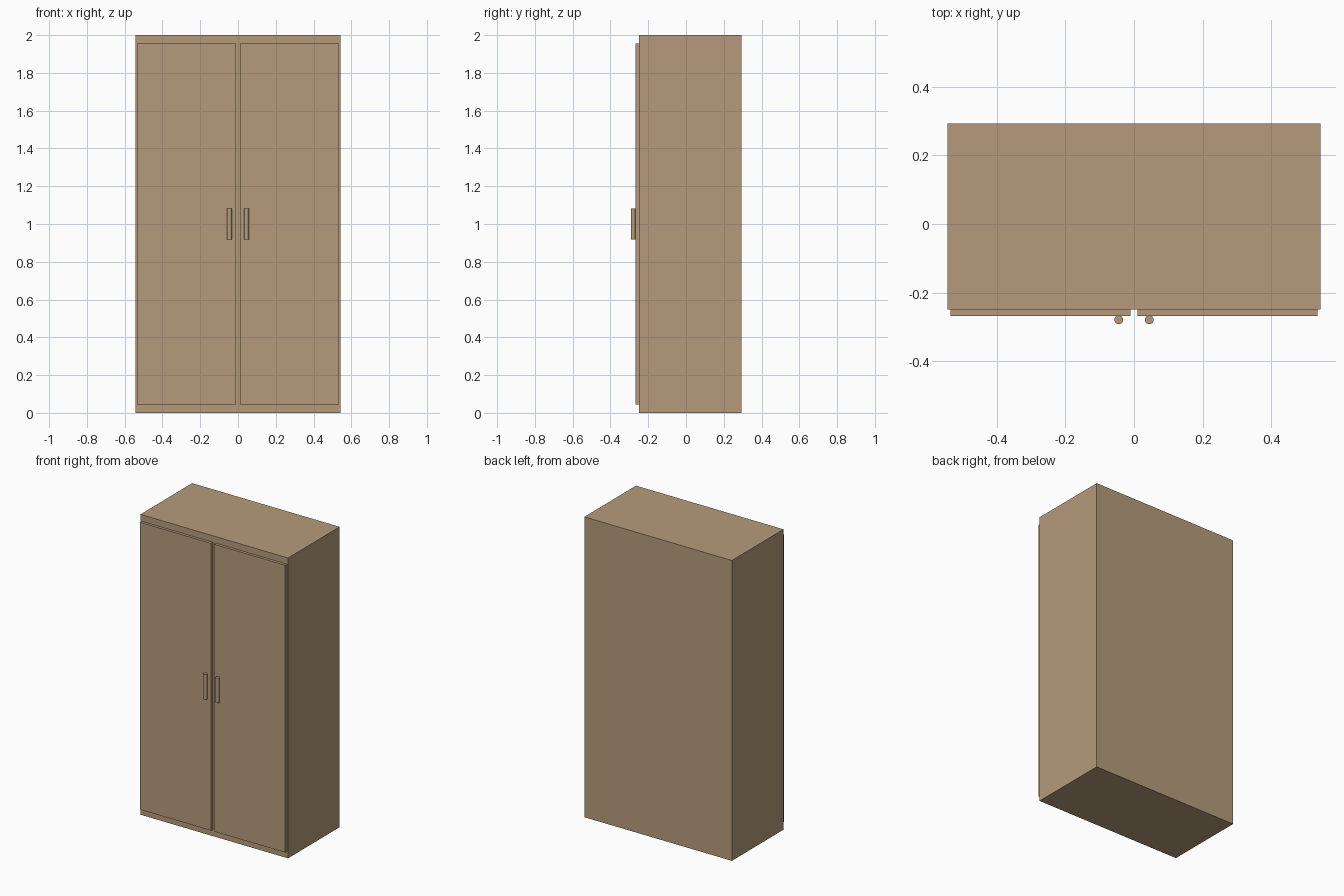
import bpy

if "Cube" in bpy.data.objects:
    bpy.data.objects.remove(bpy.data.objects["Cube"])

wood = bpy.data.materials.new("wood")
wood.diffuse_color = (0.46, 0.33, 0.20, 1)
wood.use_nodes = True
wood.node_tree.nodes["Principled BSDF"].inputs["Base Color"].default_value = wood.diffuse_color


def box(name, lo, hi):
    mid = [(a + b) / 2 for a, b in zip(lo, hi)]
    bpy.ops.mesh.primitive_cube_add(size=1, location=mid)
    ob = bpy.context.object
    ob.name = name
    ob.scale = [b - a for a, b in zip(lo, hi)]
    bpy.ops.object.transform_apply(location=False, rotation=False, scale=True)
    ob.data.materials.append(wood)


# Main cabinet body
box("cabinet_body", (-0.5435, -0.25, 0), (0.5435, 0.2935, 2))

for side, s in (("left", -1), ("right", 1)):
    # Door panel, with a narrow gap at the centre
    x0, x1 = sorted((s * 0.01, s * 0.535))
    box(side + "_door", (x0, -0.268, 0.0435), (x1, -0.25, 1.9565))

    # Round bar handle
    bpy.ops.mesh.primitive_cylinder_add(vertices=16, radius=0.0128, depth=0.166,
                                        location=(s * 0.0445, -0.2795, 1.0))
    handle = bpy.context.object
    handle.name = side + "_handle"
    handle.data.materials.append(wood)
    bpy.ops.object.shade_smooth_by_angle()
